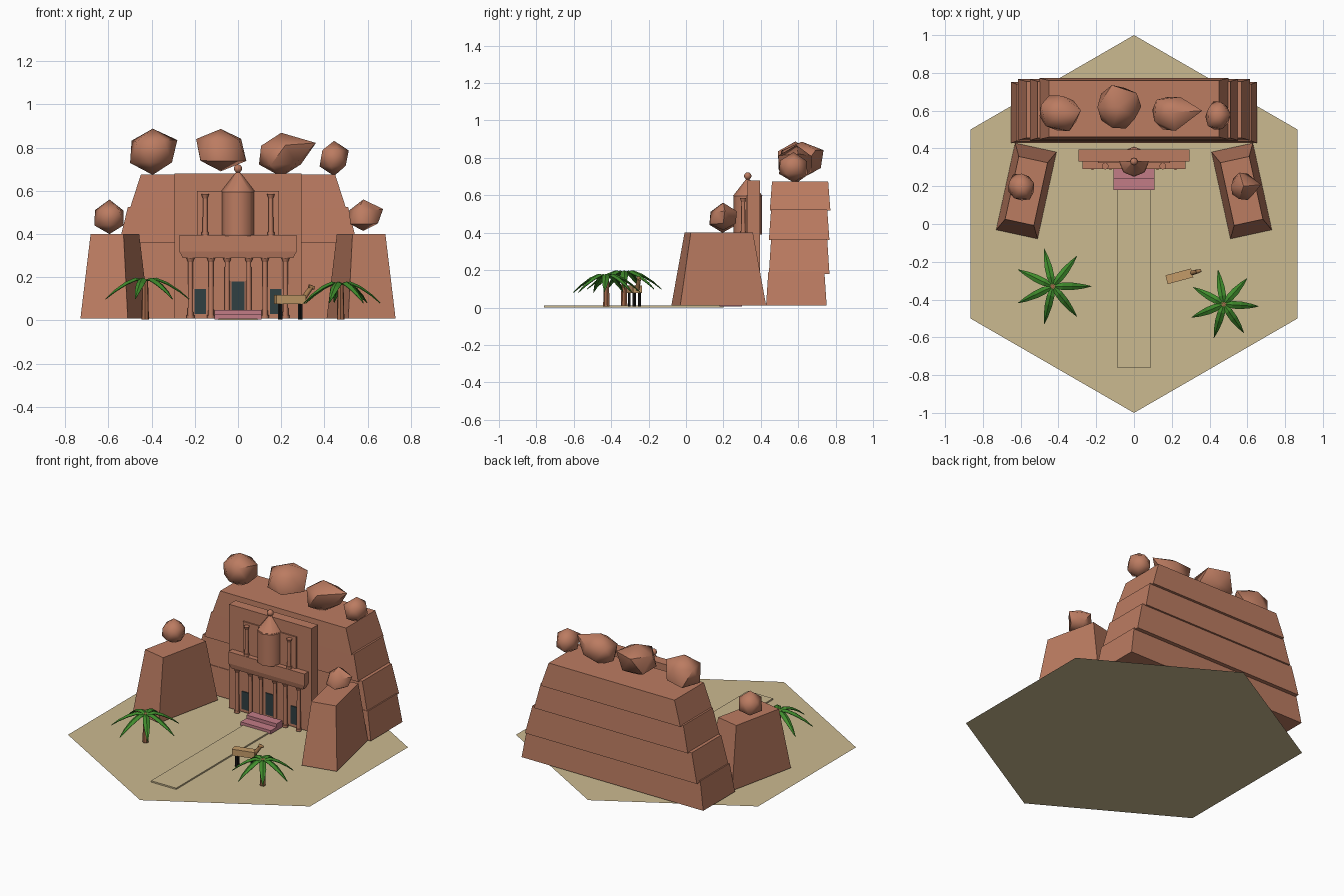
import bpy, bmesh, random
from math import sin, cos, pi, radians
from mathutils import Matrix, Vector

cube = bpy.data.objects.get("Cube")
if cube:
    bpy.data.objects.remove(cube, do_unlink=True)
random.seed(4)


def material(name, r, g, b):
    m = bpy.data.materials.new(name)
    m.use_nodes = True
    m.diffuse_color = (r, g, b, 1)
    m.node_tree.nodes["Principled BSDF"].inputs["Base Color"].default_value = (r, g, b, 1)
    return m


SAND = material("sand", .60, .49, .28)
STONE = material("red sandstone", .50, .20, .12)
PINK = material("pink stone", .54, .20, .24)
DARK = material("dark doorway", .03, .05, .055)
TRUNK = material("palm trunk", .36, .14, .07)
LEAF = material("palm green", .05, .26, .025)
TAN = material("animal tan", .55, .33, .14)
BROWN = material("animal neck", .38, .20, .08)
BLACK = material("black legs", .012, .012, .012)


def finish(bm, name, mat, smooth=None):
    bmesh.ops.recalc_face_normals(bm, faces=bm.faces)
    me = bpy.data.meshes.new(name)
    bm.to_mesh(me)
    bm.free()
    ob = bpy.data.objects.new(name, me)
    bpy.context.collection.objects.link(ob)
    me.materials.append(mat)
    if smooth:
        bpy.ops.object.select_all(action='DESELECT')
        ob.select_set(True)
        bpy.context.view_layer.objects.active = ob
        bpy.ops.object.shade_smooth_by_angle(angle=radians(smooth))
    return ob


def taper(name, mat, bottom, top, z0, z1, at=(0, 0), turn=0):
    """Box whose bottom and top have separate half sizes."""
    bm = bmesh.new()
    bmesh.ops.create_cube(bm, size=2)
    for v in bm.verts:
        hx, hy = top if v.co.z > 0 else bottom
        v.co = (v.co.x * hx, v.co.y * hy, z1 if v.co.z > 0 else z0)
    bm.transform(Matrix.Translation((*at, 0)) @ Matrix.Rotation(radians(turn), 4, 'Z'))
    return finish(bm, name, mat)


def box(name, mat, x0, x1, y0, y1, z0, z1):
    half = ((x1 - x0) / 2, (y1 - y0) / 2)
    return taper(name, mat, half, half, z0, z1, ((x0 + x1) / 2, (y0 + y1) / 2))


def rod(name, mat, a, b, r1, r2, n=8, smooth=50):
    """Round bar between two points."""
    a, b = Vector(a), Vector(b)
    d = b - a
    bm = bmesh.new()
    bmesh.ops.create_cone(bm, cap_ends=True, segments=n, radius1=r1, radius2=r2, depth=d.length)
    bm.transform(Matrix.Translation((a + b) / 2) @ d.to_track_quat('Z', 'Y').to_matrix().to_4x4())
    return finish(bm, name, mat, smooth)


def column(name, x, y, z0, z1, r):
    rod(name + "_shaft", STONE, (x, y, z0), (x, y, z1), r, r * .85)
    rod(name + "_base", STONE, (x, y, z0), (x, y, z0 + .015), r * 1.35, r * 1.35)
    rod(name + "_capital", STONE, (x, y, z1 - .02), (x, y, z1), r * .9, r * 1.5)


def boulder(name, at, size, spike=None):
    bm = bmesh.new()
    bmesh.ops.create_icosphere(bm, subdivisions=1, radius=1)
    bm.transform(Matrix.Rotation(random.uniform(0, 6), 4, 'Z'))
    for v in bm.verts:
        v.co *= random.uniform(.9, 1.12)
    if spike:
        tip = max(bm.verts, key=lambda v: v.co.x + .6 * v.co.z)
        tip.co = spike
    for v in bm.verts:
        v.co = Vector(at) + Vector(c * s for c, s in zip(v.co, size))
    finish(bm, name, STONE, 50)


# Ground and path
bm = bmesh.new()
ring = [bm.verts.new((sin(i * pi / 3), cos(i * pi / 3), 0)) for i in range(6)]
bm.faces.new(ring)
ground = finish(bm, "ground", SAND)
if ground.data.polygons[0].normal.z < 0:
    ground.data.flip_normals()
box("path", SAND, -.09, .09, -.76, .2, .001, .01)

# Cliff of four stepped layers
layers = [(.65, .62, .59, .01, .19), (.615, .57, .605, .18, .365),
          (.55, .51, .605, .36, .525), (.50, .45, .61, .52, .675)]
for i, (wide, narrow, y, z0, z1) in enumerate(layers):
    taper(f"cliff_layer_{i + 1}", STONE, (wide, .162), (narrow, .15), z0, z1, (0, y))

# Wing rocks
for side, s in (("left", 1), ("right", -1)):
    taper(f"{side}_wing_rock", STONE, (.112, .235), (.078, .17), .01, .40, (s * .57, .175), s * 12.3)

# Boulders on the cliff and wings
boulder("boulder_1", (-.395, .585, .78), (.12, .11, .115))
boulder("boulder_2", (-.08, .62, .79), (.12, .125, .105))
boulder("boulder_3", (.20, .59, .765), (.115, .10, .095), (1.4, .1, .6))
boulder("boulder_4", (.445, .575, .75), (.073, .09, .08))
boulder("right_wing_boulder", (-.595, .195, .475), (.078, .083, .077))
boulder("left_wing_boulder", (.58, .2, .48), (.08, .08, .072), (1.15, .1, .5))

# Temple front
box("facade", STONE, -.295, .295, .33, .395, .01, .68)
box("upper_panel", STONE, -.19, .19, .322, .34, .39, .60)
box("entablature", STONE, -.272, .272, .29, .36, .32, .395)
taper("cornice", STONE, (.255, .028), (.272, .035), .288, .32, (0, .325))
for side, s in (("left", 1), ("right", -1)):
    for i, x in enumerate((.05, .125, .22)):
        column(f"{side}_column_{i + 1}", s * x, .306, .01, .29, .013)
    column(f"{side}_upper_column", s * .152, .306, .395, .585, .012)
    x = s * .175
    box(f"{side}_doorway", DARK, x - .026, x + .026, .324, .335, .03, .145)
box("main_doorway", DARK, -.03, .03, .324, .335, .04, .18)

# Round turret with cone roof
rod("turret", STONE, (0, .33, .39), (0, .33, .60), .077, .077, 8)
rod("turret_roof", STONE, (0, .33, .595), (0, .33, .685), .08, .01, 8)
bm = bmesh.new()
bmesh.ops.create_uvsphere(bm, u_segments=10, v_segments=6, radius=.02)
bm.transform(Matrix.Translation((0, .33, .703)))
finish(bm, "finial", STONE, 60)

# Steps
box("lower_step", PINK, -.108, .108, .18, .30, .005, .027)
box("upper_step", PINK, -.108, .108, .24, .30, .027, .048)


# Palms: seven folded, drooping fronds
def palm(name, x, y, height, reach, start):
    rod(name + "_trunk", TRUNK, (x, y, .005), (x, y, height), .018, .014, 7)
    bm = bmesh.new()
    stations = [(.03, .009, 0), (.25, .020, .008), (.5, .020, -.012), (.78, .012, -.05), (1, .001, -.09)]
    for k in range(7):
        turn = Matrix.Rotation(start + k * 2 * pi / 7, 3, 'Z')
        rows = []
        for t, w, dz in stations:
            pts = [(t * reach, s * w, dz - abs(s) * w * .5) for s in (-1, 0, 1)]
            rows.append([bm.verts.new(turn @ Vector(p) + Vector((x, y, height))) for p in pts])
        for a, b in zip(rows, rows[1:]):
            for j in range(2):
                bm.faces.new((a[j], b[j], b[j + 1], a[j + 1]))
    fronds = finish(bm, name + "_fronds", LEAF)
    solid = fronds.modifiers.new("thickness", 'SOLIDIFY')
    solid.thickness = .004


palm("right_palm", -.43, -.33, .19, .205, 0)
palm("left_palm", .475, -.425, .172, .185, -.06)

# Pack animal
turn = Matrix.Translation((.24, -.277, 0)) @ Matrix.Rotation(radians(15), 4, 'Z')
taper("animal_body", TAN, (.07, .024), (.07, .024), .077, .117, (.24, -.277), 15)
for lx in (-.045, .05):
    for ly in (-.016, .016):
        p = turn @ Vector((lx, ly, 0))
        rod("animal_leg", BLACK, (p.x, p.y, .005), (p.x, p.y, .08), .007, .007, 6)
rod("animal_neck", BROWN, turn @ Vector((.06, 0, .095)), turn @ Vector((.103, 0, .155)), .013, .011)
rod("animal_head", BROWN, turn @ Vector((.09, 0, .157)), turn @ Vector((.118, 0, .15)), .011, .008)
